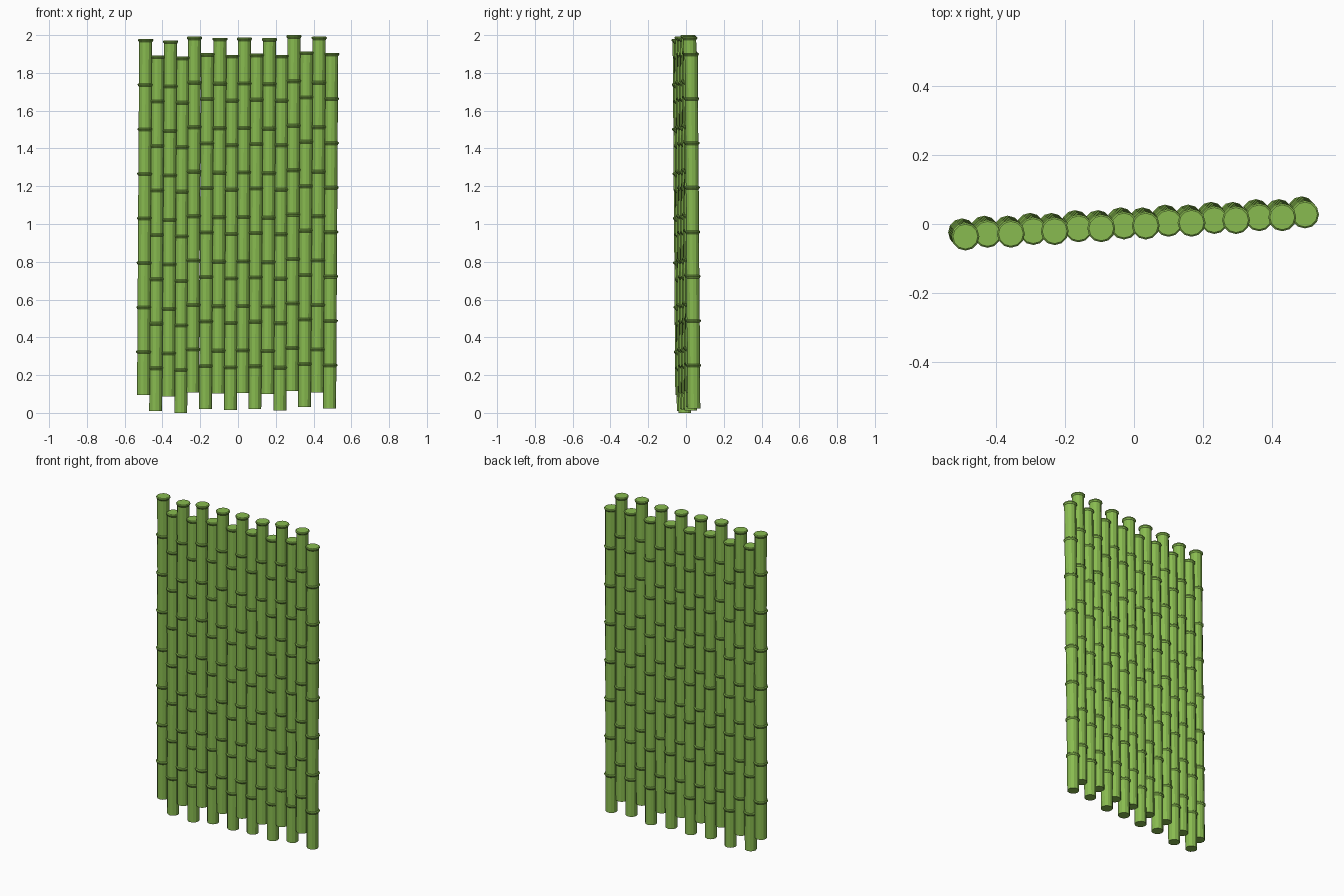
import bpy, bmesh, math

if "Cube" in bpy.data.objects:
    bpy.data.objects.remove(bpy.data.objects["Cube"])

SIDES = 12
SEGMENTS = 8
LEAN = (0.011, -0.014)      # sideways shift from foot to tip

green = bpy.data.materials.new("bamboo_green")
green.diffuse_color = (0.25, 0.50, 0.08, 1)
green.use_nodes = True
green.node_tree.nodes["Principled BSDF"].inputs["Base Color"].default_value = green.diffuse_color

# foot x, foot z, tip z for each pole, left to right
POLES = [
    (-0.500, 0.095, 1.980), (-0.436, 0.010, 1.892), (-0.368, 0.088, 1.972),
    (-0.303, 0.000, 1.886), (-0.241, 0.108, 1.992), (-0.172, 0.021, 1.905),
    (-0.106, 0.102, 1.986), (-0.040, 0.014, 1.896), (0.023, 0.104, 1.987),
    (0.089, 0.020, 1.902), (0.156, 0.100, 1.984), (0.222, 0.012, 1.896),
    (0.285, 0.116, 2.000), (0.352, 0.032, 1.914), (0.419, 0.108, 1.992),
    (0.485, 0.024, 1.906),
]


def pole_profile(height):
    """Radius/height pairs: each segment is a tube ending in a flared node."""
    step = height / SEGMENTS
    points = []
    for i in range(SEGMENTS):
        top = (i + 1) * step
        points += [(0.034, i * step), (0.0345, top - 0.017),
                   (0.0405, top - 0.009), (0.0405, top - 0.004), (0.036, top)]
    return points


def make_pole(name, x, y, z0, z1):
    bm = bmesh.new()
    height = z1 - z0
    rings = []
    for r, h in pole_profile(height):
        t = h / height
        cx, cy = x + LEAN[0] * t, y + LEAN[1] * t
        rings.append([bm.verts.new((cx + r * math.cos(a), cy + r * math.sin(a), z0 + h))
                      for a in (2 * math.pi * k / SIDES for k in range(SIDES))])
    for low, high in zip(rings, rings[1:]):
        for k in range(SIDES):
            n = (k + 1) % SIDES
            bm.faces.new((low[k], low[n], high[n], high[k]))
    # closed foot and tip
    bm.faces.new(rings[0][::-1])
    bm.faces.new(rings[-1])
    mesh = bpy.data.meshes.new(name)
    bm.to_mesh(mesh)
    bm.free()
    mesh.materials.append(green)
    obj = bpy.data.objects.new(name, mesh)
    bpy.context.collection.objects.link(obj)


# row of poles, slightly skewed in depth, alternate poles set back a touch
for i, (x, z0, z1) in enumerate(POLES):
    y = 0.010 + 0.061 * x + (0.002 if i % 2 else -0.002)
    make_pole(f"bamboo_pole_{i + 1:02d}", x, y, z0, z1)
